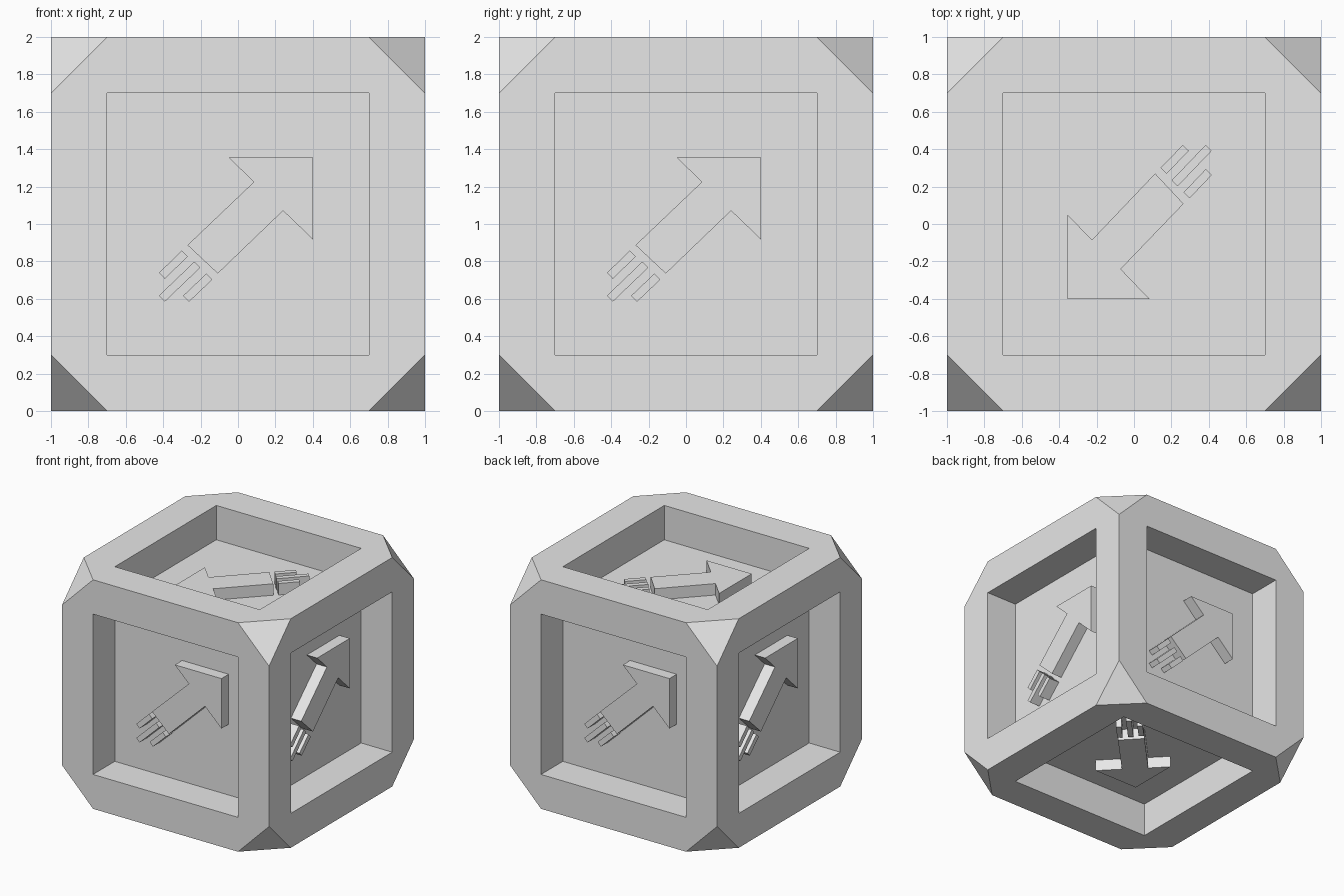
import bpy, bmesh
from math import radians
from mathutils import Vector, Matrix

HALF, INNER = 1.0, 0.7        # half size of the cube; half width of each recess
FLOOR, RAISED = 0.7, 0.8      # distance of recess floor and arrow face from centre
CENTRE = Vector((0, 0, HALF))

cube = bpy.data.objects.get("Cube")
if cube:
    bpy.data.objects.remove(cube, do_unlink=True)

grey = bpy.data.materials.new("plain grey")
grey.use_nodes = True
grey.diffuse_color = (0.8, 0.8, 0.8, 1)
grey.node_tree.nodes["Principled BSDF"].inputs["Base Color"].default_value = (0.8, 0.8, 0.8, 1)


def make_object(name, bm):
    mesh = bpy.data.meshes.new(name)
    bm.to_mesh(mesh)
    bm.free()
    mesh.materials.append(grey)
    obj = bpy.data.objects.new(name, mesh)
    obj.location = CENTRE
    bpy.context.collection.objects.link(obj)
    return obj


def add_face(bm, points, outward):
    face = bm.faces.new([bm.verts.new(p) for p in points])
    face.normal_update()
    if face.normal.dot(outward) < 0:
        face.normal_flip()


# Directions of each side: across, up, outward
X, Y, Z = Vector((1, 0, 0)), Vector((0, 1, 0)), Vector((0, 0, 1))
sides = {}
for i, name in enumerate(("front", "right_side", "back", "left_side")):
    turn = Matrix.Rotation(radians(90 * i), 3, "Z")
    sides[name] = (turn @ X, Z, turn @ -Y)
sides["top"] = (-Y, -X, Z)
sides["bottom"] = (-Y, -X, -Z)

# Cube body: a framed recess on every side
bm = bmesh.new()
for u, v, n in sides.values():
    corners = [(u, v), (v, -u), (-u, -v), (-v, u)]
    add_face(bm, [a * INNER + b * INNER + n * FLOOR for a, b in corners], n)
    for a, b in corners:
        rim = [a * INNER + b * s + n * HALF for s in (-INNER, INNER)]
        edge = [a * HALF + b * s + n * HALF for s in (INNER, -INNER)]
        base = [a * INNER + b * s + n * FLOOR for s in (INNER, -INNER)]
        add_face(bm, rim + edge, n)
        add_face(bm, rim + base, -a)
        add_face(bm, [rim[1], edge[0], a * INNER + b * HALF + n * HALF], n)

# Cut corners
for sx in (-1, 1):
    for sy in (-1, 1):
        for sz in (-1, 1):
            corner = Vector((sx, sy, sz))
            add_face(bm, [Vector([corner[k] * (INNER if k == axis else HALF) for k in range(3)])
                          for axis in range(3)], corner)
bmesh.ops.remove_doubles(bm, verts=bm.verts, dist=0.0001)
make_object("cube_body", bm)

# Arrow outline and the three tail strips (start, end)
ARROW = [(0.4, 0.355), (-0.05, 0.355), (0.085, 0.225), (-0.27, -0.113),
         (-0.108, -0.265), (0.241, 0.071), (0.4, -0.082)]
STRIPS = [((-0.284, -0.158), (-0.407, -0.277)),
          ((-0.217, -0.217), (-0.407, -0.399)),
          ((-0.153, -0.281), (-0.278, -0.4))]


def strip_outline(start, end, half_width=0.0225):
    a, b = Vector(start), Vector(end)
    d = (b - a).normalized()
    w = Vector((-d.y, d.x)) * half_width
    return [a + w, b + w, b - w, a - w]


def add_prism(bm, outline, u, v, n):
    base = bm.faces.new([bm.verts.new(u * p[0] + v * p[1] + n * FLOOR) for p in outline])
    extruded = bmesh.ops.extrude_face_region(bm, geom=[base], use_keep_orig=True)
    top = [g for g in extruded["geom"] if isinstance(g, bmesh.types.BMVert)]
    bmesh.ops.translate(bm, verts=top, vec=n * (RAISED - FLOOR))


# Raised arrows, one in each recess
for name, (u, v, n) in sides.items():
    bm = bmesh.new()
    for outline in [ARROW] + [strip_outline(*s) for s in STRIPS]:
        add_prism(bm, outline, u, v, n)
    bmesh.ops.recalc_face_normals(bm, faces=bm.faces)
    make_object(name + "_arrow", bm)
